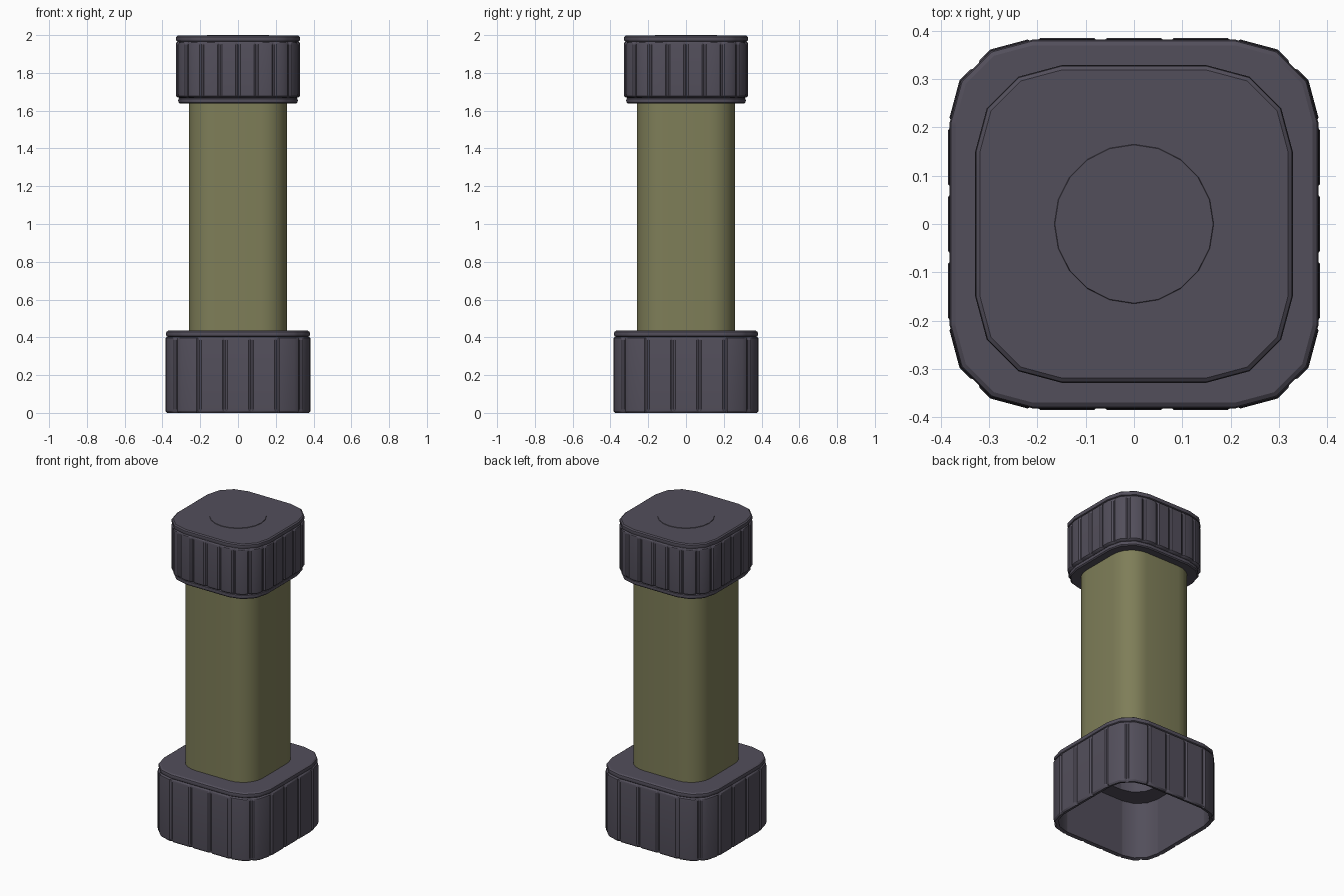
import bpy, bmesh, math

if "Cube" in bpy.data.objects:
    bpy.data.objects.remove(bpy.data.objects["Cube"])


def material(name, rgb):
    m = bpy.data.materials.new(name)
    m.diffuse_color = (*rgb, 1)
    m.use_nodes = True
    m.node_tree.nodes["Principled BSDF"].inputs["Base Color"].default_value = m.diffuse_color
    return m


DARK = material("dark plum grey", (0.085, 0.077, 0.104))
OLIVE = material("olive green", (0.21, 0.208, 0.098))


def corner_point(i, half, core, seg):
    """Vertex i of a rounded square: flat to +-core, seg facets per corner."""
    k, j = divmod(i % (4 * (seg + 1)), seg + 1)
    a = math.radians(90 * k + 90 * j / seg)
    sx, sy = ((1, 1), (-1, 1), (-1, -1), (1, -1))[k]
    r = half - core
    return sx * core + r * math.cos(a), sy * core + r * math.sin(a)


def samples(half, core, seg, panels, phase, width):
    """(outline position, groove amount) pairs around the outline."""
    n = 4 * (seg + 1)
    chord = 2 * (half - core) * math.sin(math.pi / 4 / seg)
    lens = [2 * core if i % (seg + 1) == seg else chord for i in range(n)]
    total = sum(lens)

    def groove(s):
        if not panels:
            return 0
        step = total / panels
        d = (s + core) / step - phase
        d = abs(d - round(d)) * step
        return min(1, max(0, (width - d) / (width * 0.7)))

    pos = [sum(lens[:i]) for i in range(n)]
    for m in range(panels):
        g = -core + (m + phase) * total / panels
        pos += [(g + o * width) % total for o in (-1, -0.3, 0.3, 1)]
    out = []
    for s in sorted(pos):
        if out and s - out[-1][2] < 1e-4:
            continue
        i, rest = 0, s
        while i < n - 1 and rest >= lens[i] - 1e-7:
            rest -= lens[i]
            i += 1
        out.append((i + max(0, rest) / lens[i], groove(s), s))
    return out


def loft(name, rings, half, core, mat, seg=3, panels=0, phase=0.0,
         width=0.013, cap=False, loop=False):
    """Skin rings of (half width, core, z, groove depth)."""
    bm = bmesh.new()
    pts = samples(half, core, seg, panels, phase, width)
    rows = []
    for h, c, z, depth in rings:
        row = []
        for t, g, _ in pts:
            i = int(t)
            f = t - i
            a = corner_point(i, h - g * depth, c, seg)
            b = corner_point(i + 1, h - g * depth, c, seg)
            row.append(bm.verts.new((a[0] + (b[0] - a[0]) * f,
                                     a[1] + (b[1] - a[1]) * f, z)))
        rows.append(row)
    n = len(pts)
    pairs = list(zip(rows, rows[1:])) + ([(rows[-1], rows[0])] if loop else [])
    for lo, hi in pairs:
        for k in range(n):
            bm.faces.new((lo[k], lo[(k + 1) % n], hi[(k + 1) % n], hi[k]))
    if cap:
        bm.faces.new(rows[-1])
    bmesh.ops.recalc_face_normals(bm, faces=bm.faces)
    return finish(name, bm, mat)


def finish(name, bm, mat):
    me = bpy.data.meshes.new(name)
    bm.to_mesh(me)
    bm.free()
    me.materials.append(mat)
    ob = bpy.data.objects.new(name, me)
    bpy.context.collection.objects.link(ob)
    bpy.ops.object.select_all(action='DESELECT')
    ob.select_set(True)
    bpy.context.view_layer.objects.active = ob
    bpy.ops.object.shade_smooth_by_angle(angle=math.radians(32))
    return ob


# Body: open smooth tube, visible from inside through the hollow base
loft("body_tube", [(0.26, 0.12, 0.40, 0), (0.26, 0.12, 1.66, 0)],
     0.26, 0.12, OLIVE, seg=6)

# Base: hollow panelled foot with a rounded rim and a hole for the tube
B, G = 0.21, 0.007
loft("base_foot", [
    (0.355, B, 0.006, 0), (0.376, B, 0.0, G), (0.384, B, 0.010, G),
    (0.385, B, 0.020, G), (0.385, B, 0.385, G), (0.383, B, 0.396, G),
    (0.374, B, 0.403, 0), (0.379, B, 0.407, 0), (0.382, B, 0.418, 0),
    (0.379, B, 0.429, 0), (0.370, B, 0.435, 0),
    (0.258, 0.12, 0.435, 0), (0.258, 0.12, 0.37, 0), (0.355, B, 0.37, 0),
], 0.385, B, DARK, panels=20, phase=0.5, loop=True)

# Lid: lower lip, panelled band and rounded top rim
C = 0.15
loft("lid", [
    (0.258, 0.12, 1.64, 0), (0.308, C, 1.638, 0), (0.315, C, 1.644, 0),
    (0.317, C, 1.653, 0), (0.315, C, 1.663, 0), (0.309, C, 1.668, 0),
    (0.320, C, 1.670, G), (0.328, C, 1.677, G), (0.329, C, 1.690, G),
    (0.329, C, 1.950, G), (0.327, C, 1.960, G), (0.319, C, 1.966, 0),
    (0.326, C, 1.969, 0), (0.329, C, 1.980, 0), (0.327, C, 1.991, 0),
    (0.319, C, 1.997, 0),
], 0.33, C, DARK, panels=24, cap=True)

# Round button disc set in the lid top
bm = bmesh.new()
bmesh.ops.create_cone(bm, cap_ends=True, segments=20, radius1=0.167,
                      radius2=0.164, depth=0.008)
bmesh.ops.translate(bm, verts=bm.verts, vec=(0, 0, 1.996))
finish("lid_disc", bm, DARK)
